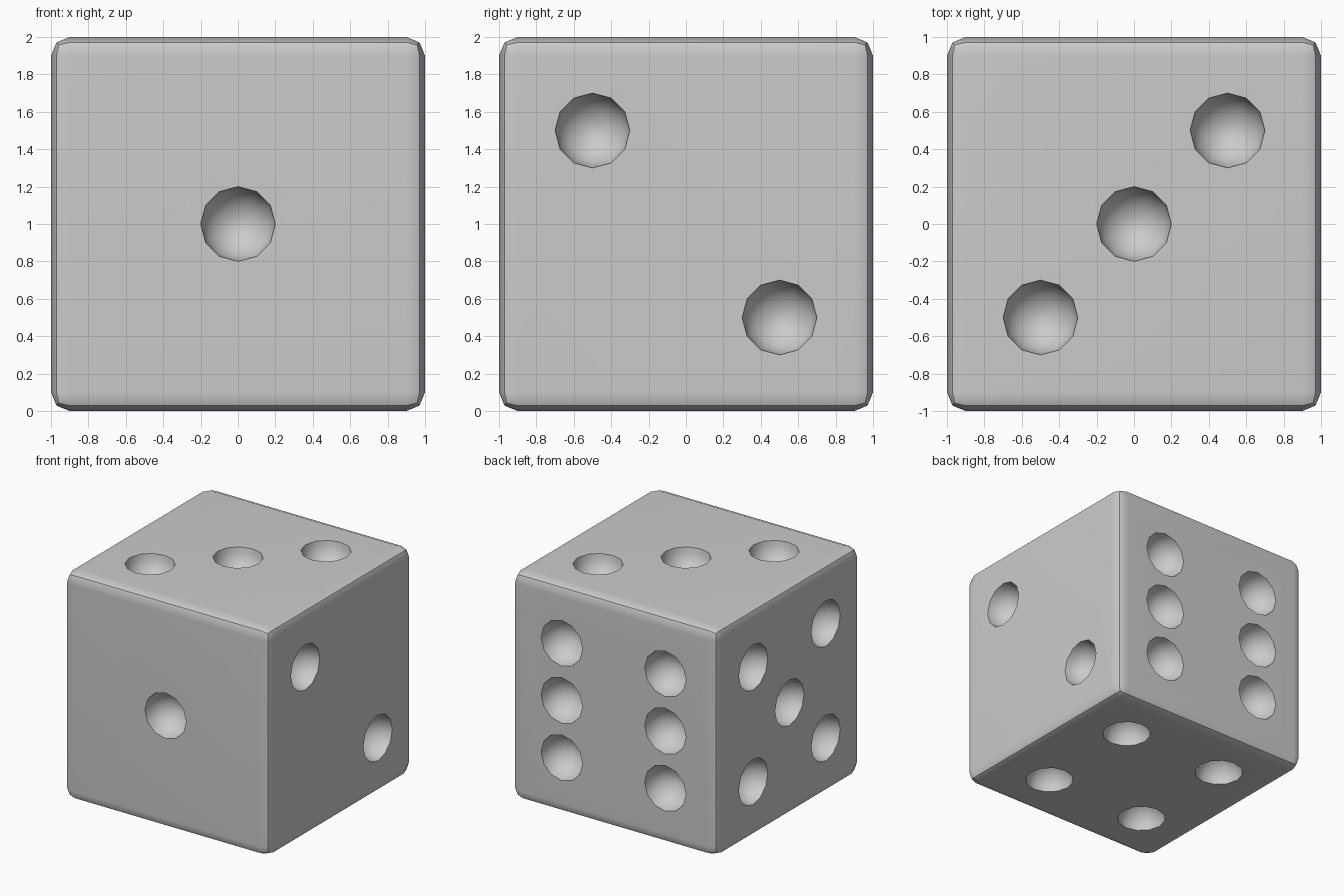
import bpy, bmesh
from mathutils import Vector, Matrix

if "Cube" in bpy.data.objects:
    bpy.data.objects.remove(bpy.data.objects["Cube"])

H, PIP_R = 0.5, 0.2

# Pip layouts in face coordinates
corners = [(-H, -H), (-H, H), (H, -H), (H, H)]
diagonal = [(-H, -H), (H, H)]
centre = [(0, 0)]
sides = [(-H, 0), (H, 0)]

# Each face: outward normal, horizontal axis, vertical axis, pips
faces = [
    ((0, -1, 0), (1, 0, 0), (0, 0, 1), centre),
    ((1, 0, 0), (0, -1, 0), (0, 0, 1), diagonal),
    ((0, 0, 1), (1, 0, 0), (0, 1, 0), diagonal + centre),
    ((0, 0, -1), (1, 0, 0), (0, 1, 0), corners),
    ((-1, 0, 0), (0, 1, 0), (0, 0, 1), corners + centre),
    ((0, 1, 0), (1, 0, 0), (0, 0, 1), corners + sides),
]


def add_object(name, bm):
    bmesh.ops.recalc_face_normals(bm, faces=bm.faces)
    mesh = bpy.data.meshes.new(name)
    bm.to_mesh(mesh)
    bm.free()
    obj = bpy.data.objects.new(name, mesh)
    bpy.context.collection.objects.link(obj)
    return obj


# Rounded cube body
bm = bmesh.new()
bmesh.ops.create_cube(bm, size=2, matrix=Matrix.Translation((0, 0, 1)))
bmesh.ops.bevel(bm, geom=bm.edges[:], offset=0.1, segments=2, profile=0.5,
                affect='EDGES')
die = add_object("dice_body", bm)

# Spheres that carve the pips, pole along each face normal
bm = bmesh.new()
for normal, right, up, pips in faces:
    n, r, u = Vector(normal), Vector(right), Vector(up)
    turn = Matrix((r, u, n)).transposed().to_4x4()
    for a, b in pips:
        place = Matrix.Translation(Vector((0, 0, 1)) + n + r * a + u * b)
        bmesh.ops.create_uvsphere(bm, u_segments=12, v_segments=12,
                                  radius=PIP_R, matrix=place @ turn)
cutter = add_object("pip_cutter", bm)

# Carve, then remove the cutter
cut = die.modifiers.new("pips", 'BOOLEAN')
cut.operation = 'DIFFERENCE'
cut.solver = 'EXACT'
cut.object = cutter
bpy.context.view_layer.objects.active = die
die.select_set(True)
bpy.ops.object.modifier_apply(modifier=cut.name)
bpy.data.objects.remove(cutter)

# Smooth hollows and edges, crisp rims, flat faces
bpy.ops.object.shade_smooth_by_angle(angle=0.75)
weighted = die.modifiers.new("flat_faces", 'WEIGHTED_NORMAL')
weighted.keep_sharp = True
